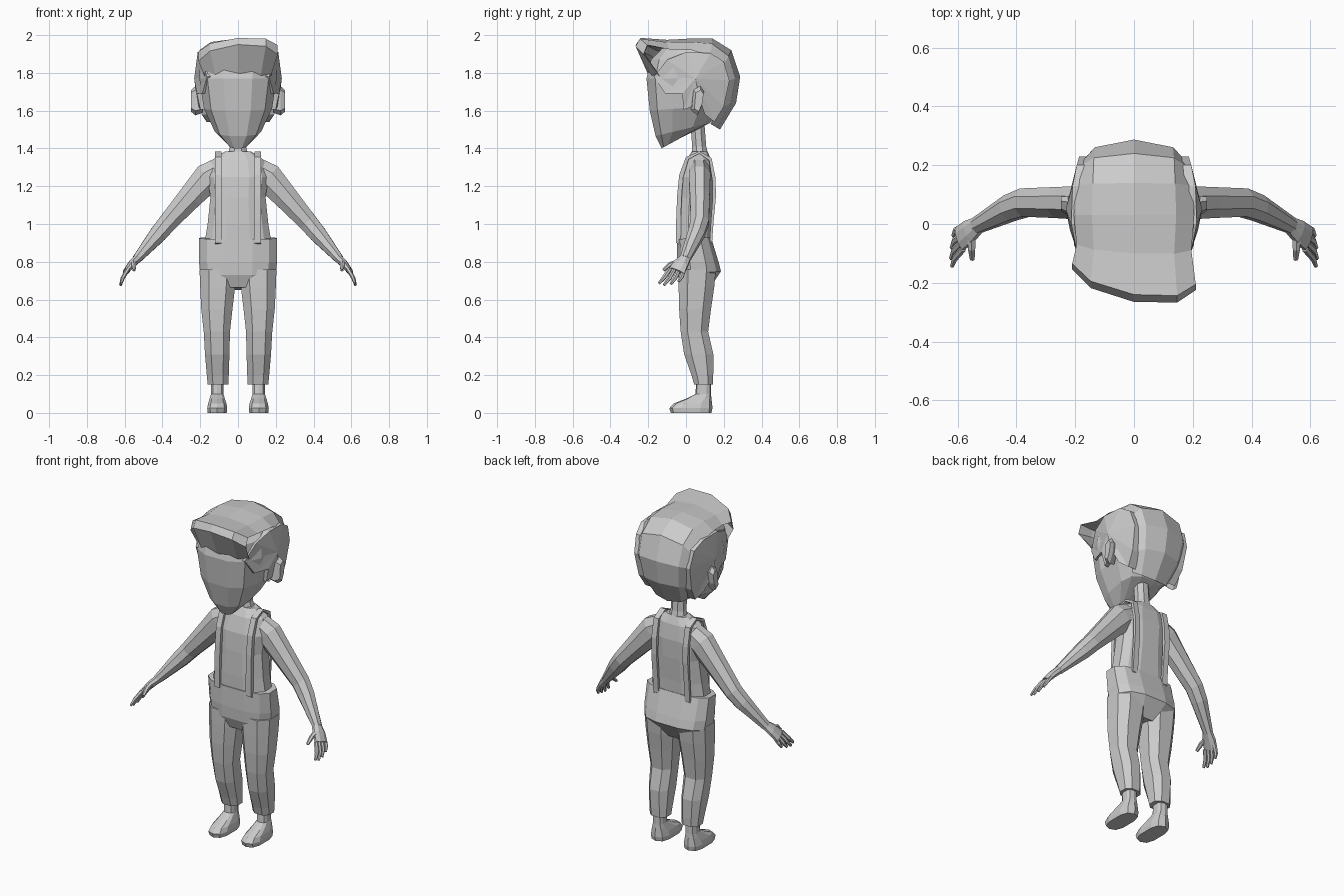
import bpy, bmesh, math
from mathutils import Vector

mat = bpy.data.materials.new("plain_grey")
mat.diffuse_color = (0.6, 0.6, 0.6, 1)


def finish(name, bm):
    bmesh.ops.recalc_face_normals(bm, faces=bm.faces)
    me = bpy.data.meshes.new(name)
    bm.to_mesh(me)
    bm.free()
    me.materials.append(mat)
    ob = bpy.data.objects.new(name, me)
    bpy.context.collection.objects.link(ob)
    return ob


def loft(name, rings):
    """Skin closed rings of points and cap both ends."""
    bm = bmesh.new()
    vs = [[bm.verts.new(p) for p in r] for r in rings]
    n = len(vs[0])
    for a, b in zip(vs, vs[1:]):
        for i in range(n):
            j = (i + 1) % n
            bm.faces.new((a[i], a[j], b[j], b[i]))
    bm.faces.new(vs[0])
    bm.faces.new(vs[-1])
    return finish(name, bm)


def hoop(cx, yf, zf, yb, zb, hw, n=12, power=0.75):
    """Rounded-box ring from a front point to a back point."""
    pts = []
    for i in range(n):
        t = 2 * math.pi * (i + 0.5) / n
        c, s = math.cos(t), math.sin(t)
        c = math.copysign(abs(c) ** power, c)
        s = math.copysign(abs(s) ** power, s)
        k = (s + 1) / 2
        pts.append((cx + hw * c, yf + (yb - yf) * k, zf + (zb - zf) * k))
    return pts


def tube(name, path, side=(0, 1, 0), n=8):
    """Limb along a path of (x, y, z, radius along side, other radius)."""
    P = [Vector(p[:3]) for p in path]
    rings = []
    for i, p in enumerate(path):
        d = (P[min(i + 1, len(P) - 1)] - P[max(i - 1, 0)]).normalized()
        u = Vector(side)
        u = (u - d * u.dot(d)).normalized()
        v = d.cross(u)
        rings.append([P[i] + u * p[3] * math.cos(2 * math.pi * (k + .5) / n)
                      + v * p[4] * math.sin(2 * math.pi * (k + .5) / n) for k in range(n)])
    return loft(name, rings)


# head: front y, front z, back y, back z, half width
loft("head", [hoop(0, *r) for r in [
    (-.13, 1.40, -.02, 1.46, .055), (-.165, 1.465, .13, 1.535, .125),
    (-.197, 1.60, .20, 1.63, .185), (-.215, 1.77, .24, 1.77, .21),
    (-.19, 1.87, .23, 1.88, .205), (-.12, 1.94, .15, 1.95, .15)]])
tube("neck", [(0, .075, 1.33, .055, .07), (0, .07, 1.41, .04, .045), (0, .06, 1.54, .04, .045)])

# swept hair: centre y, z, edge y, z, half width, lean of the quiff
rows = [(-.195, 1.78, -.13, 1.77, .17, 0), (-.265, 1.95, -.19, 1.88, .21, .035),
        (-.24, 1.985, -.17, 1.93, .21, .035), (-.10, 1.975, -.08, 1.92, .195, .01),
        (.03, 1.982, .03, 1.92, .205, 0), (.14, 1.982, .13, 1.89, .20, 0),
        (.24, 1.92, .19, 1.82, .195, 0), (.287, 1.78, .20, 1.75, .19, 0),
        (.265, 1.64, .17, 1.62, .165, 0), (.18, 1.50, .13, 1.53, .12, 0)]
rings = []
for cy, cz, ey, ez, hw, lean in rows:
    ring = []
    for f, k in ((-1, 1), (-.7, .3), (0, 0), (.7, .3), (1, 1)):
        ring.append(Vector((hw * f, cy + (ey - cy) * k - lean * f, cz + (ez - cz) * k + lean * f * .5)))
    core = Vector((0, .03, 1.72))
    ring += [core + (ring[i] - core) * .85 for i in (3, 1)]
    rings.append(ring)
loft("swept_hair", rings)


def side_x(y, z):
    return .232 - 1.4 * (y - .05) ** 2 - .9 * (z - 1.78) ** 2


# trousers pelvis and torso
loft("pelvis", [hoop(0, *r) for r in [
    (-.05, .92, .135, .93, .212), (-.052, .80, .175, .80, .212),
    (-.048, .73, .188, .75, .205), (-.02, .665, .12, .65, .12)]])
loft("shirt", [hoop(0, *r) for r in [
    (-.045, .88, .13, .88, .185), (-.045, 1.0, .135, 1.0, .165), (-.04, 1.14, .145, 1.14, .15),
    (-.03, 1.25, .148, 1.25, .165), (.0, 1.34, .135, 1.34, .14), (.03, 1.385, .115, 1.385, .07)]])

outline = [(-.17, 1.78), (-.11, 1.69), (-.02, 1.69), (-.012, 1.605), (.03, 1.62), (.07, 1.66),
           (.10, 1.58), (.15, 1.54), (.20, 1.62), (.23, 1.76), (.20, 1.86), (.13, 1.905),
           (0, 1.91), (-.10, 1.87)]
strap = [(-.052, .90), (-.052, 1.02), (-.047, 1.15), (-.036, 1.26), (.0, 1.355), (.07, 1.385),
         (.135, 1.35), (.157, 1.24), (.158, 1.14), (.145, 1.0), (.138, .90)]

for s, tag in ((1, "left"), (-1, "right")):
    # short hair at the side, domed around a middle point
    bm = bmesh.new()
    mid = bm.verts.new((s * .232, .05, 1.77))
    out = [bm.verts.new((s * side_x(y, z), y, z)) for y, z in outline]
    inn = [bm.verts.new((s * (side_x(y, z) - .05), y, z)) for y, z in outline]
    for i in range(len(out)):
        j = (i + 1) % len(out)
        bm.faces.new((mid, out[i], out[j]))
        bm.faces.new((out[i], inn[i], inn[j], out[j]))
    bm.faces.new(inn)
    finish(tag + "_side_hair", bm)

    # ear
    loft(tag + "_ear", [[(s * x, .05 + (y + .025 * k) * q, 1.65 + z * q) for y, z in
                        ((-.03, -.05), (.0, -.075), (.025, -.02), (.035, .05), (.015, .08), (-.02, .06))]
                       for x, q, k in ((.185, .8, 0), (.225, 1, .4), (.248, .75, .9))])

    # brace strap over the shoulder
    loft(tag + "_strap", [[(s * x, y + (.07 - y) * q, z - .06 * q) for x, q in
                          ((.088, 0), (.122, 0), (.122, .2), (.088, .2))] for y, z in strap])

    # arm
    tube(tag + "_arm", [(s * x, y, z, a, b) for x, y, z, a, b in [
        (.07, .07, 1.30, .055, .07), (.16, .072, 1.245, .062, .085), (.25, .073, 1.145, .057, .07),
        (.37, .073, 1.01, .052, .054), (.42, .055, .95, .048, .05),
        (.535, -.005, .815, .03, .026)]])

    # palm, fingers and thumb
    tube(tag + "_palm", [(s * x, y, z, a, b) for x, y, z, a, b in [
        (.53, -.003, .82, .03, .024), (.56, -.025, .79, .042, .022),
        (.592, -.05, .75, .046, .016)]])
    for k in range(4):
        off = .036 - .025 * k
        ln = (.8, 1, 1.08, .95)[k]
        y0 = -.05 + off
        tube(tag + "_finger", [(s * .582, y0 + .004, .762, .012, .012),
                               (s * (.592 + .018 * ln), y0 - .02 * ln + off * .2, .75 - .035 * ln, .012, .011),
                               (s * (.592 + .028 * ln), y0 - .045 * ln + off * .3, .75 - .068 * ln, .008, .007)], n=6)
    tube(tag + "_thumb", [(s * .553, -.04, .80, .016, .014), (s * .552, -.085, .785, .014, .013),
                          (s * .55, -.12, .755, .009, .008)], side=(1, 0, 0), n=6)

    # trouser leg: centre x, front y, back y, z, half width
    loft(tag + "_trouser_leg", [hoop(s * cx, yf, z, yb, z, hw, 8, .8) for cx, yf, yb, z, hw in [
        (.107, -.045, .165, .76, .103), (.108, -.045, .155, .66, .098), (.112, -.042, .138, .55, .088),
        (.112, -.033, .122, .43, .074), (.110, -.015, .15, .31, .069), (.107, .025, .148, .20, .062),
        (.106, .04, .145, .15, .058)]])

    # shoe with ankle
    loft(tag + "_shoe", [hoop(s * .11, yf, z, yb, z, hw, 10, .7) for yf, yb, z, hw in [
        (-.08, .135, 0, .052), (-.088, .14, .025, .055), (-.065, .138, .05, .05),
        (.0, .135, .075, .042), (.05, .132, .10, .034), (.055, .132, .18, .034)]])
